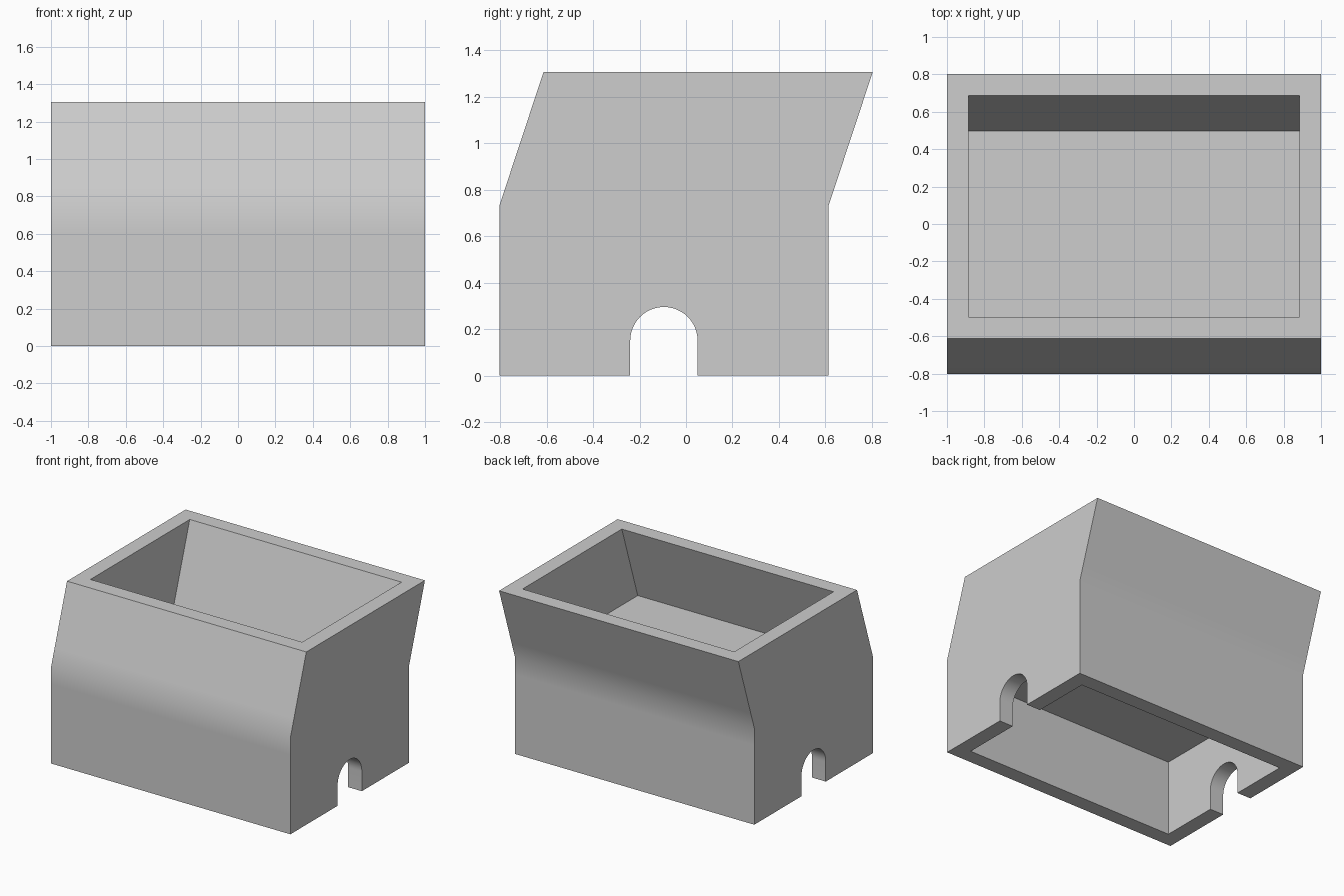
import bpy, math

default = bpy.data.objects.get("Cube")
if default:
    bpy.data.objects.remove(default)

# Single grey material
grey = bpy.data.materials.new("light grey")
grey.use_nodes = True
colour = (0.61, 0.61, 0.61, 1)
grey.diffuse_color = colour
grey.node_tree.nodes["Principled BSDF"].inputs["Base Color"].default_value = colour

BEND, TOP, LEAN, WALL = 0.73, 1.305, 0.19, 0.115
FRONT, BACK = -0.803, 0.613
CEILING = 0.57


def shift(z):
    """Backward offset of the leaning walls at height z."""
    return LEAN * max(0, z - BEND) / (TOP - BEND)


def prism(name, profile, half_width):
    """Extrude a closed (y, z) profile along x."""
    n = len(profile)
    verts = [(x, y, z) for x in (-half_width, half_width) for y, z in profile]
    faces = [tuple(reversed(range(n))), tuple(range(n, 2 * n))]
    faces += [(i, (i + 1) % n, (i + 1) % n + n, i + n) for i in range(n)]
    mesh = bpy.data.meshes.new(name)
    mesh.from_pydata(verts, [], faces)
    mesh.materials.append(grey)
    obj = bpy.data.objects.new(name, mesh)
    bpy.context.collection.objects.link(obj)
    return obj


def leaning_profile(heights, inset):
    """Counter-clockwise outline following the front and back walls."""
    back = [(BACK - inset + shift(z), z) for z in heights]
    front = [(FRONT + inset + shift(z), z) for z in reversed(heights)]
    return back + front


# Outer body, with support rows that keep the bend softly shaded
body = prism("planter_body", leaning_profile([0, 0.6, BEND, 0.86, TOP], 0), 1)

# Upper basin: leaning hollow, carried past the rim in the same direction
over = 0.1
slope = LEAN / (TOP - BEND)
basin = prism("basin_cutter", [
    (BACK - WALL, BEND), (BACK - WALL + LEAN + over * slope, TOP + over),
    (FRONT + WALL + LEAN + over * slope, TOP + over), (FRONT + WALL, BEND)], 1 - WALL)

# Hollow base below the basin floor
hollow = prism("base_cutter", leaning_profile([-0.1, CEILING], WALL), 1 - WALL)

# Round-topped opening through both side walls
MID, RADIUS, SPRING, STEPS = -0.095, 0.145, 0.15, 24
arc = [(MID + RADIUS * math.cos(math.pi * i / STEPS),
        SPRING + RADIUS * math.sin(math.pi * i / STEPS)) for i in range(STEPS + 1)]
arch = prism("arch_cutter", [(MID + RADIUS, -0.1)] + arc + [(MID - RADIUS, -0.1)], 1.2)

bpy.context.view_layer.objects.active = body
for cutter in (basin, hollow, arch):
    mod = body.modifiers.new(cutter.name, 'BOOLEAN')
    mod.operation = 'DIFFERENCE'
    mod.solver = 'EXACT'
    mod.object = cutter
    bpy.ops.object.modifier_apply(modifier=mod.name)
    bpy.data.objects.remove(cutter)

# Smooth arches and bends, crisp corners
bpy.ops.object.select_all(action='DESELECT')
body.select_set(True)
bpy.ops.object.shade_smooth_by_angle(angle=math.radians(30))
